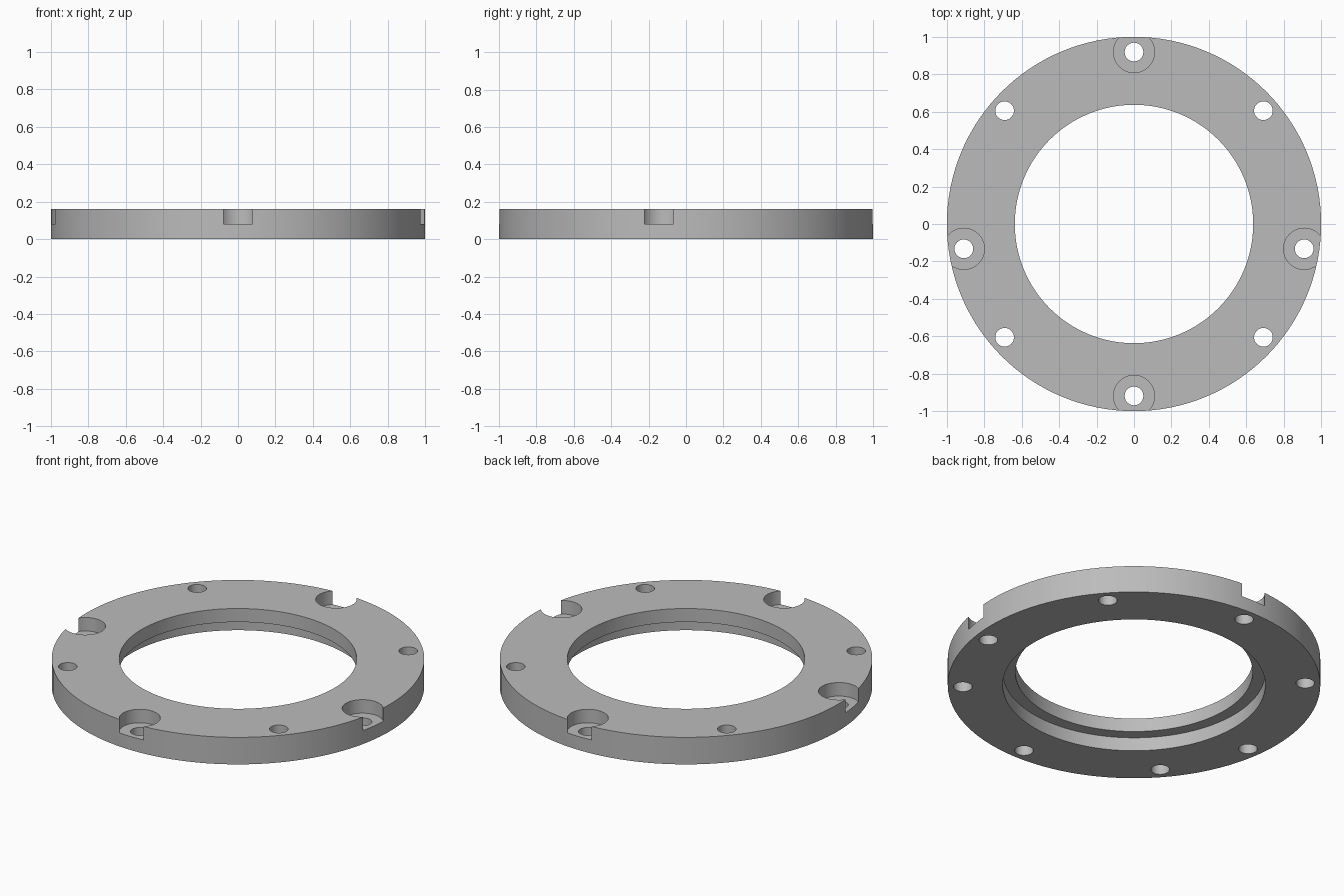
import bpy, bmesh
from math import sin, cos, pi, radians
from mathutils import Matrix, Vector

cube = bpy.data.objects.get("Cube")
if cube:
    bpy.data.objects.remove(cube)

HEIGHT, STEP = 0.16, 0.08          # ring thickness, half-depth step
OUTER, BORE, RECESS = 1.0, 0.637, 0.705
BOLT_CIRCLE, HOLE, COUNTERBORE = 0.919, 0.05, 0.11
SEGMENTS = 128

grey = bpy.data.materials.new("plain grey")
grey.use_nodes = True
colour = (0.5, 0.5, 0.5, 1)
grey.diffuse_color = colour
grey.node_tree.nodes["Principled BSDF"].inputs["Base Color"].default_value = colour


def make_object(name, bm):
    bmesh.ops.recalc_face_normals(bm, faces=bm.faces)
    mesh = bpy.data.meshes.new(name)
    bm.to_mesh(mesh)
    bm.free()
    mesh.materials.append(grey)
    obj = bpy.data.objects.new(name, mesh)
    bpy.context.collection.objects.link(obj)
    return obj


def lathe(name, profile):
    """Revolve a closed (radius, z) profile about z."""
    bm = bmesh.new()
    rings = []
    for i in range(SEGMENTS):
        a = 2 * pi * i / SEGMENTS
        rings.append([bm.verts.new((r * cos(a), r * sin(a), z)) for r, z in profile])
    n = len(profile)
    for i, ring in enumerate(rings):
        after = rings[(i + 1) % SEGMENTS]
        for j in range(n):
            k = (j + 1) % n
            bm.faces.new((ring[j], after[j], after[k], ring[k]))
    return make_object(name, bm)


def drill(target, name, angles, radius, bottom, sides):
    """Cut round holes from above down to a given height."""
    bm = bmesh.new()
    top = HEIGHT + 0.1
    for angle in angles:
        a = radians(angle)
        centre = Vector((BOLT_CIRCLE * cos(a), BOLT_CIRCLE * sin(a), (top + bottom) / 2))
        bmesh.ops.create_cone(bm, cap_ends=True, segments=sides, radius1=radius,
                              radius2=radius, depth=top - bottom,
                              matrix=Matrix.Translation(centre))
    cutter = make_object(name, bm)
    cutter.hide_render = True
    cut = target.modifiers.new(name, 'BOOLEAN')
    cut.operation, cut.solver, cut.object = 'DIFFERENCE', 'EXACT', cutter
    bpy.context.view_layer.objects.active = target
    bpy.ops.object.modifier_apply(modifier=cut.name)
    bpy.data.objects.remove(cutter)


# Stepped ring: narrow bore above, wider recess below
ring = lathe("flange_ring", [(OUTER, 0), (OUTER, HEIGHT), (BORE, HEIGHT),
                             (BORE, STEP), (RECESS, STEP), (RECESS, 0)])

# Counterbored bolt holes at front, back and slightly forward on the sides
bolt_angles = [90, 270, -8.3, 188.3]
plain_angles = [41.2, 138.8, 221.2, 318.8]
drill(ring, "counterbores", bolt_angles, COUNTERBORE, STEP, 48)
drill(ring, "through_holes", bolt_angles + plain_angles, HOLE, -0.1, 32)

# Smooth round walls, sharp rims
bpy.ops.object.select_all(action='DESELECT')
ring.select_set(True)
bpy.context.view_layer.objects.active = ring
bpy.ops.object.shade_smooth_by_angle(angle=radians(30))
